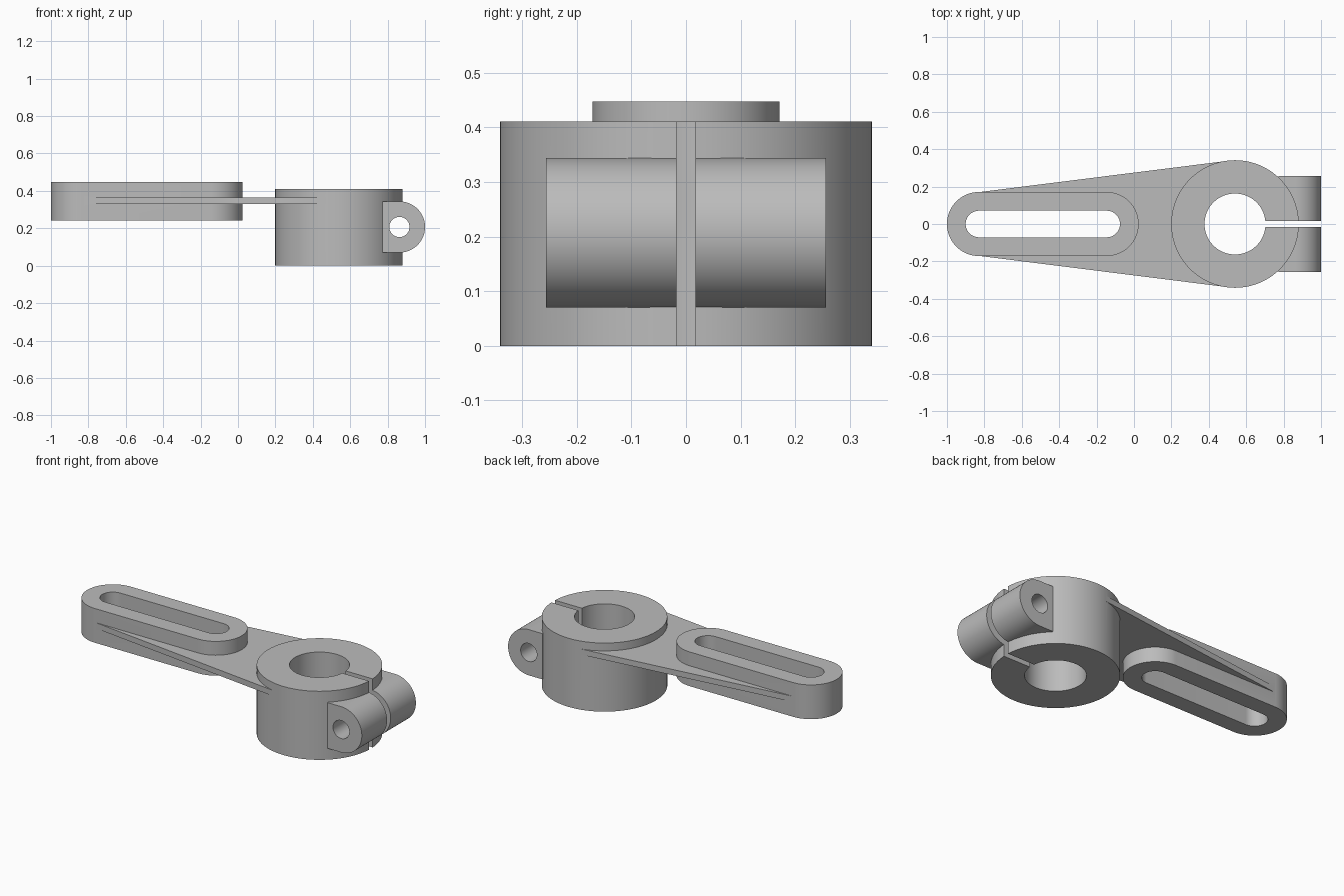
import bpy, bmesh
from math import sin, cos, pi
from mathutils import Vector

cube = bpy.data.objects.get("Cube")
if cube:
    bpy.data.objects.remove(cube)

grey = bpy.data.materials.new("machined_grey")
grey.use_nodes = True
grey.diffuse_color = (0.5, 0.5, 0.5, 1)
grey.node_tree.nodes["Principled BSDF"].inputs["Base Color"].default_value = grey.diffuse_color

COLLAR_X, COLLAR_R, BORE_R, COLLAR_TOP = 0.54, 0.341, 0.163, 0.411
SLOT_X1, SLOT_X2, RAIL_R, HOLE_R = -0.829, -0.146, 0.171, 0.071
EAR_X, EAR_Z, EAR_R, EAR_Y, EAR_BACK = 0.863, 0.207, 0.137, 0.256, 0.772


def arc(cx, cy, r, start, end, n):
    return [(cx + r * cos(start + (end - start) * i / n),
             cy + r * sin(start + (end - start) * i / n)) for i in range(n + 1)]


def circle(cx, cy, r, n=128):
    return arc(cx, cy, r, 0, 2 * pi, n)[:-1]


def stadium(r):
    return (arc(SLOT_X1, 0, r, pi / 2, 3 * pi / 2, 48)
            + arc(SLOT_X2, 0, r, -pi / 2, pi / 2, 48))


def prism(name, outline, low, high, along_y=False):
    """Extrude a closed outline along z, or along y for outlines drawn in xz."""
    bm = bmesh.new()
    place = (lambda a, b: (a, low, b)) if along_y else (lambda a, b: (a, b, low))
    face = bm.faces.new([bm.verts.new(place(a, b)) for a, b in outline])
    grown = bmesh.ops.extrude_face_region(bm, geom=[face])["geom"]
    step = Vector((0, high - low, 0)) if along_y else Vector((0, 0, high - low))
    bmesh.ops.translate(bm, vec=step,
                        verts=[g for g in grown if isinstance(g, bmesh.types.BMVert)])
    bmesh.ops.recalc_face_normals(bm, faces=bm.faces)
    mesh = bpy.data.meshes.new(name)
    bm.to_mesh(mesh)
    bm.free()
    mesh.materials.append(grey)
    obj = bpy.data.objects.new(name, mesh)
    bpy.context.collection.objects.link(obj)
    return obj


def combine(body, tool, operation):
    mod = body.modifiers.new(tool.name, 'BOOLEAN')
    mod.object, mod.operation, mod.solver = tool, operation, 'EXACT'
    bpy.context.view_layer.objects.active = body
    bpy.ops.object.modifier_apply(modifier=mod.name)
    bpy.data.objects.remove(tool)


# Solid parts: clamp collar, tapered web, slotted rail and clamp ears
lever = prism("clamp_lever", circle(COLLAR_X, 0, COLLAR_R), 0, COLLAR_TOP)
web = [(-0.84, -0.169), (0.5, -0.3375), (0.5, 0.3375), (-0.84, 0.169)]
ear = [(EAR_BACK, EAR_Z - EAR_R)] + arc(EAR_X, EAR_Z, EAR_R, -pi / 2, pi / 2, 48) \
    + [(EAR_BACK, EAR_Z + EAR_R)]
for part in (prism("web_plate", web, 0.33, 0.364),
             prism("slotted_rail", stadium(RAIL_R), 0.242, 0.447),
             prism("clamp_ears", ear, -EAR_Y, EAR_Y, along_y=True)):
    combine(lever, part, 'UNION')

# Openings: shaft bore, long slot, clamp split and screw hole
split = [(COLLAR_X, -0.017), (1.2, -0.017), (1.2, 0.017), (COLLAR_X, 0.017)]
for cutter in (prism("shaft_bore", circle(COLLAR_X, 0, BORE_R), -0.1, 0.6),
               prism("long_slot", stadium(HOLE_R), -0.1, 0.6),
               prism("clamp_split", split, -0.1, 0.6),
               prism("screw_hole", circle(EAR_X, EAR_Z, 0.054, 48), -0.5, 0.5, along_y=True)):
    combine(lever, cutter, 'DIFFERENCE')

# Smooth round walls, crisp machined edges
bpy.ops.object.select_all(action='DESELECT')
lever.select_set(True)
bpy.context.view_layer.objects.active = lever
bpy.ops.object.shade_smooth_by_angle(angle=pi / 9)
